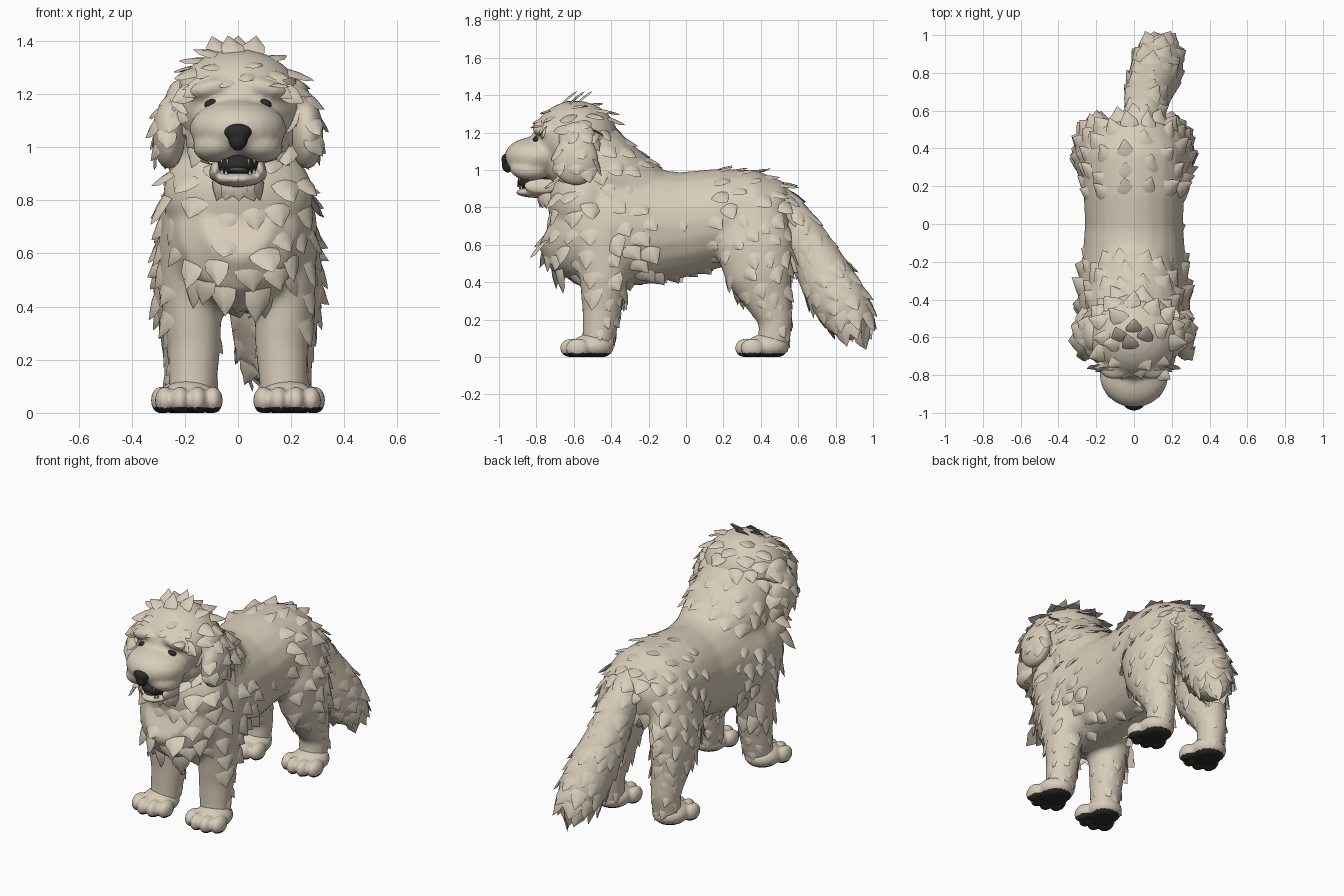
import bpy, bmesh, math, random
from mathutils import Vector, Matrix

random.seed(7)
cube = bpy.data.objects.get("Cube")
if cube:
    bpy.data.objects.remove(cube, do_unlink=True)


def material(name, rgb):
    m = bpy.data.materials.new(name)
    m.use_nodes = True
    m.diffuse_color = (*rgb, 1)
    m.node_tree.nodes["Principled BSDF"].inputs["Base Color"].default_value = (*rgb, 1)
    return m


COAT = material("beige coat", (.69, .61, .49))
DARK = material("black skin", (.025, .025, .023))
TONGUE = material("dark grey tongue", (.09, .085, .085))
TEETH = material("ivory teeth", (.62, .58, .5))


def shade(ob, mat):
    if mat.name not in ob.data.materials:
        ob.data.materials.append(mat)
    for p in ob.data.polygons:
        p.use_smooth = True
    ob.data.set_sharp_from_angle(angle=math.radians(60))


def finish(name, bm, mat):
    me = bpy.data.meshes.new(name)
    bm.to_mesh(me)
    bm.free()
    ob = bpy.data.objects.new(name, me)
    bpy.context.scene.collection.objects.link(ob)
    shade(ob, mat)
    return ob


def ball(bm, centre, radii, tilt=0, segs=24):
    mat = Matrix.Translation(centre) @ Matrix.Rotation(tilt, 4, 'Y') @ Matrix.Diagonal((*radii, 1))
    bmesh.ops.create_uvsphere(bm, u_segments=segs, v_segments=segs // 2 + 2, radius=1, matrix=mat)


def single(name, mat, centre, radii, tilt=0):
    bm = bmesh.new()
    ball(bm, centre, radii, tilt)
    return finish(name, bm, mat)


def loft(bm, stations, side=1, segs=20):
    """Skin elliptical rings (x, y, z, width, depth) set square to their path."""
    pts = [Vector((s[0] * side, s[1], s[2])) for s in stations]
    rings = []
    for i, s in enumerate(stations):
        t = (pts[min(i + 1, len(pts) - 1)] - pts[max(i - 1, 0)]).normalized()
        a = (Vector((1, 0, 0)) - t * t.x).normalized()
        b = t.cross(a)
        rings.append([bm.verts.new(pts[i] + a * s[3] * math.cos(k * math.tau / segs)
                                   + b * s[4] * math.sin(k * math.tau / segs)) for k in range(segs)])
    new = [bm.faces.new(rings[0]), bm.faces.new(rings[-1])]
    for r, q in zip(rings, rings[1:]):
        new += [bm.faces.new((r[k], r[k - 1], q[k - 1], q[k])) for k in range(segs)]
    bmesh.ops.recalc_face_normals(bm, faces=new)


def fuse(name, bm, mat, voxel=.018, rounds=6):
    """Melt overlapping masses into one soft skin."""
    ob = finish(name, bm, mat)
    mod = ob.modifiers.new("fuse", 'REMESH')
    mod.mode, mod.voxel_size = 'VOXEL', voxel
    mod = ob.modifiers.new("soften", 'SMOOTH')
    mod.factor, mod.iterations = .5, rounds
    dg = bpy.context.evaluated_depsgraph_get()
    me = bpy.data.meshes.new_from_object(ob.evaluated_get(dg))
    ob.modifiers.clear()
    ob.data = me
    shade(ob, mat)
    return ob


def tuft(bm, p, n, flow, length, width, lift):
    """One pointed lock: an arched leaf with a buried root and a raised tip."""
    t = (flow - n * flow.dot(n)).normalized()
    s = t.cross(n)
    bend = random.uniform(-.25, .25) * length
    rows = []
    for u, w, h in ((0, .6, -.25), (.3, 1, -.03), (.6, .9, .07), (.83, .45, .12)):
        rows.append([bm.verts.new(p + t * u * length + s * (k * w * width + bend * u * u)
                                  + n * (h * lift * length + (.26 * (1 - k * k) - .24) * width))
                     for k in (-1, -.5, 0, .5, 1)])
    tip = bm.verts.new(p + t * length + s * bend + n * .14 * lift * length)
    bm.faces.new(rows[0])
    for a, b in zip(rows, rows[1:]):
        for k in range(4):
            bm.faces.new((a[k], a[k + 1], b[k + 1], b[k]))
        bm.faces.new((a[4], a[0], b[0], b[4]))
    for k in range(4):
        bm.faces.new((rows[-1][k], rows[-1][k + 1], tip))
    bm.faces.new((rows[-1][4], rows[-1][0], tip))


def finish_fur(name, bm):
    bmesh.ops.recalc_face_normals(bm, faces=bm.faces)
    finish(name, bm, COAT)


def fur(name, skin, flow, rule):
    """Spread tufts over a skin; rule gives (length, half width, spacing, lift) or None."""
    bm, taken = bmesh.new(), []
    polys = list(skin.data.polygons)
    random.shuffle(polys)
    for f in polys:
        p, n = f.center.copy(), f.normal.copy()
        spec = rule(p, n)
        if not spec:
            continue
        length, width, gap, lift = spec
        d = flow(p)
        if (d - n * d.dot(n)).length < .15 * d.length or any((p - q).length_squared < gap * gap for q in taken):
            continue
        taken.append(p)
        tuft(bm, p, n, d, length * random.uniform(.85, 1.2), width * random.uniform(.85, 1.15), lift)
    finish_fur(name, bm)


# Torso, neck, ruff and legs
bm = bmesh.new()
loft(bm, [(0, y, z, w, h) for y, z, w, h in (
    (-.72, .73, .13, .16), (-.66, .7, .22, .25), (-.55, .69, .28, .31), (-.4, .7, .3, .33),
    (-.2, .7, .275, .31), (0, .71, .26, .28), (.2, .75, .27, .26), (.38, .77, .27, .23),
    (.5, .76, .22, .18), (.57, .75, .12, .1))])
loft(bm, [(0, -.18, .83, .2, .17), (0, -.4, .96, .25, .21), (0, -.56, 1.1, .23, .22)])
ball(bm, (0, -.55, .82), (.285, .19, .22))
for side in (1, -1):
    loft(bm, [(.18, -.45, .66, .12, .17), (.175, -.44, .42, .115, .13), (.165, -.45, .25, .1, .105),
              (.17, -.465, .12, .092, .09), (.175, -.48, .04, .085, .08)], side)
    loft(bm, [(.16, .36, .82, .1, .16), (.185, .36, .6, .13, .21), (.195, .39, .44, .125, .18),
              (.195, .44, .3, .1, .125), (.195, .48, .18, .085, .09), (.195, .46, .04, .082, .085)], side)
body = fuse("body", bm, COAT)


def body_flow(p):
    return Vector((p.x * .4, .55 if p.y > -.5 else .1, -.85 if p.z > .45 else -1.3))


def body_rule(p, n):
    if p.z < .1 or (p.z > 1.05 and p.y < -.55) or (p.z > .88 and p.y < -.68):
        return None
    if p.z < .36:                                            # lower legs
        return None if n.y < -.35 else (.08, .032, .075, .6)
    if p.z < .47 and n.y < -.5 and p.y < -.4:                # smooth shins
        return None
    if -.22 < p.y < .1 and p.z > .47:                        # smooth saddle and flanks
        return (.09, .035, .25, .5)
    if n.z < -.75:                                           # belly
        return (.1, .042, .1, .5)
    if p.y < -.2:                                            # chest and mane
        return (.14, .056, .085, 1)
    return (.125, .048, .08, .8)


fur("body_fur", body, body_flow, body_rule)

# Tail
bm = bmesh.new()
loft(bm, [(.02, .46, .88, .09, .08), (.05, .58, .72, .105, .11), (.07, .68, .55, .12, .13),
          (.1, .76, .4, .135, .15), (.125, .84, .27, .14, .15), (.14, .89, .18, .115, .125),
          (.15, .925, .11, .05, .05)])
tail = fuse("tail", bm, COAT)
fur("tail_fur", tail, lambda p: Vector((.12, .5, -.85)),
    lambda p, n: (.135, .052, .075, .45) if p.z > .17 and p.y > .53 else None)

# Paws with dark soles
for place, x, y in (("front", .185, -.5), ("hind", .2, .435)):
    for label, side in (("left", 1), ("right", -1)):
        bm = bmesh.new()
        ball(bm, (x * side, y, .055), (.105, .115, .07))
        for k, dx in enumerate((-.09, -.033, .033, .09)):
            reach = .11 if k in (1, 2) else .08
            ball(bm, (x * side + dx, y - reach, .047), (.038, .064, .052), 0, 16)
        for v in bm.verts:
            v.co.z = max(v.co.z, 0)
        paw = fuse(f"{place}_paw_{label}", bm, COAT, .009, 2)
        paw.data.materials.append(DARK)
        for f in paw.data.polygons:
            f.material_index = int(f.center.z < .02 and f.normal.z < -.3)

# Head: skull, cheeks, muzzle, lips and brows
bm = bmesh.new()
ball(bm, (0, -.59, 1.165), (.245, .23, .205))
ball(bm, (0, -.62, 1.03), (.2, .15, .14))
ball(bm, (0, -.8, 1.07), (.183, .172, .108))
for side in (1, -1):
    ball(bm, (.072 * side, -.83, 1.012), (.1, .115, .066), .25 * side)
    ball(bm, (.1 * side, -.75, 1.225), (.095, .075, .038), .25 * side)
head = fuse("head", bm, COAT, .015, 4)


def head_flow(p):
    return p - Vector((0, -.68, 1.41)) + Vector((p.x * .6, 0, -.05))


def head_rule(p, n):
    if p.z < .93 or (p.y < -.7 and p.z < 1.25 and abs(p.x) < .2) or (p.y < -.73 and p.z < 1.18):
        return None
    if p.y < -.68:                                           # fringe
        return (.085, .042, .062, 1)
    return (.125, .052, .072, 1)


fur("head_fur", head, head_flow, head_rule)

# Brow locks, sweeping outward over the eyes, and the crown quiff
bm = bmesh.new()
for side in (1, -1):
    for x, z in ((.035, 1.235), (.075, 1.255), (.12, 1.25), (.16, 1.225)):
        y = -.82 + x * .3
        tuft(bm, Vector((x * side, y, z)), Vector((.3 * side, -.9, .25)).normalized(),
             Vector((side, .1, -.55)), .105, .036, .6)
for x, y in ((-.06, -.66), (-.01, -.7), (.05, -.66), (.0, -.62)):
    tuft(bm, Vector((x, y, 1.36)), Vector((x, -.2, 1)).normalized(),
         Vector((x * 3 - .04, 1, .1)), .13, .045, 2)
finish_fur("brow_and_crown_fur", bm)

# Ears, eyes
for label, side in (("left", 1), ("right", -1)):
    bm = bmesh.new()
    ball(bm, (.26 * side, -.59, 1.05), (.062, .125, .135))
    ball(bm, (.21 * side, -.58, 1.17), (.065, .105, .09))
    ear = fuse("ear_" + label, bm, COAT, .015, 5)
    fur("ear_fur_" + label, ear, lambda p: Vector((.25 * p.x, .35, -1)),
        lambda p, n: (.1, .046, .07, .6) if p.z > 1.02 and n.x * p.x > -.1 else None)
    single("eye_" + label, DARK, (.1 * side, -.797, 1.163), (.027, .022, .018), .25 * side)

# Nose and open mouth
bm = bmesh.new()
ball(bm, (0, -.95, 1.058), (.055, .038, .034))
ball(bm, (0, -.952, 1.028), (.036, .034, .042))
fuse("nose", bm, DARK, .007, 4)
single("mouth_inside", DARK, (0, -.79, .935), (.085, .112, .05))
bm = bmesh.new()
ball(bm, (0, -.785, .88), (.09, .125, .03))
for side in (1, -1):
    ball(bm, (.085 * side, -.77, .915), (.022, .1, .042), -.25 * side)
fuse("lower_jaw", bm, COAT, .01, 3)
single("tongue", TONGUE, (0, -.825, .917), (.05, .08, .017))
bm = bmesh.new()
for side in (1, -1):
    for x, y, z, turn in ((.062, -.89, .945, math.pi), (.04, -.892, .945, math.pi),
                          (.06, -.88, .912, 0), (.045, -.888, .908, 0)):
        bmesh.ops.create_cone(bm, cap_ends=True, segments=8, radius1=.007, radius2=.001, depth=.022,
                              matrix=Matrix.Translation((x * side, y, z)) @ Matrix.Rotation(turn, 4, 'X'))
finish("teeth", bm, TEETH)

# Chin fringe below the jaw
bm = bmesh.new()
for k in range(-3, 4):
    a = k * .4
    out = Vector((math.sin(a), -math.cos(a), -.3)).normalized()
    tuft(bm, Vector((.1 * math.sin(a), -.75 - .05 * math.cos(a), .875)), out,
         Vector((.3 * math.sin(a), .2, -1)), .08, .042, .4)
finish_fur("chin_fur", bm)
